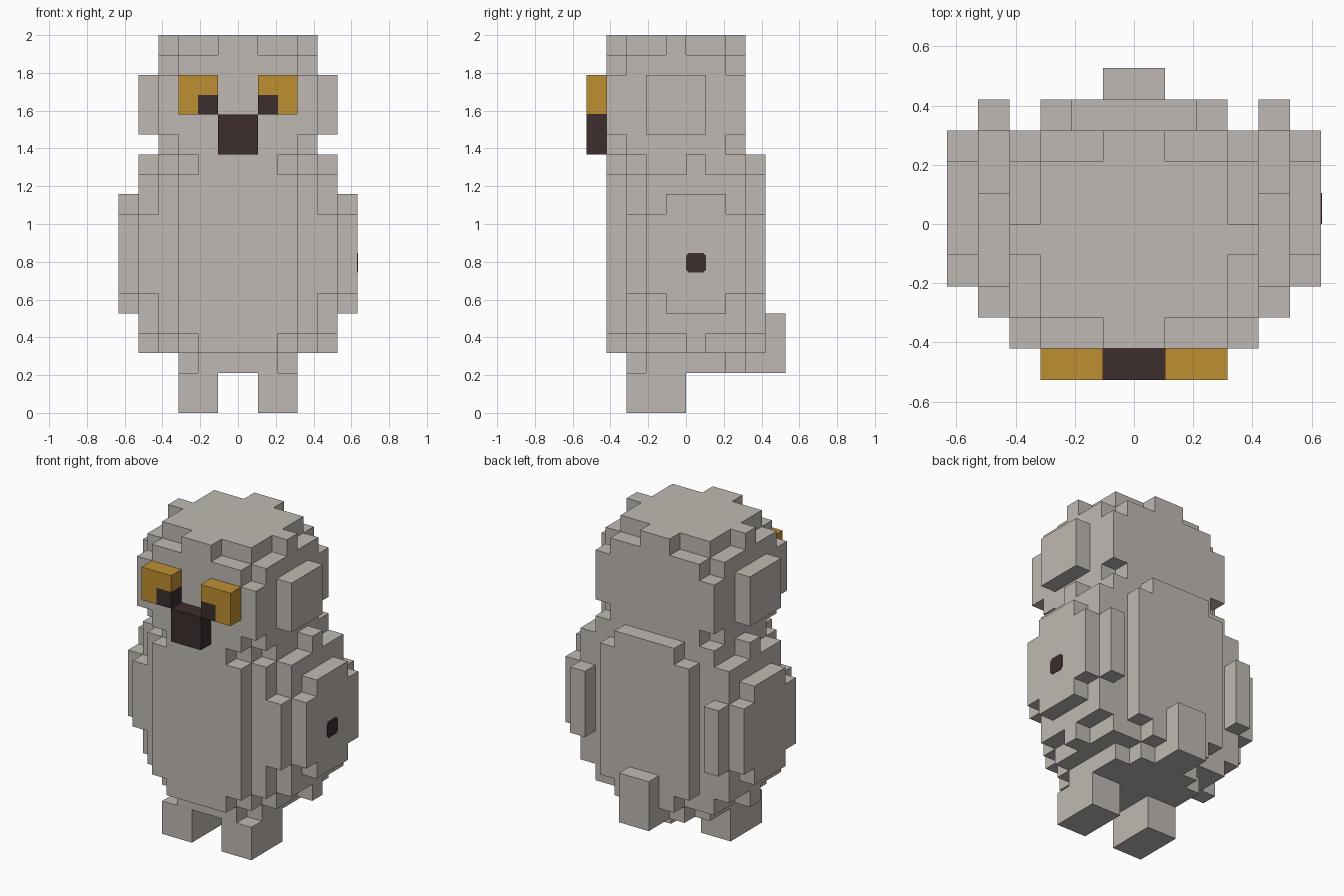
import bpy, bmesh
from mathutils import Vector

U = 2 / 19  # edge length of one block

cube = bpy.data.objects.get("Cube")
if cube:
    bpy.data.objects.remove(cube, do_unlink=True)


def material(name, r, g, b):
    m = bpy.data.materials.new(name)
    m.use_nodes = True
    m.diffuse_color = (r, g, b, 1)
    m.node_tree.nodes["Principled BSDF"].inputs["Base Color"].default_value = (r, g, b, 1)
    return m


GREY = material("warm_grey", 0.52, 0.485, 0.445)
GOLD = material("amber", 0.515, 0.275, 0.032)
DARK = material("dark_brown", 0.045, 0.026, 0.027)


def finish(name, bm, mats):
    me = bpy.data.meshes.new(name)
    bm.to_mesh(me)
    bm.free()
    for m in mats:
        me.materials.append(m)
    ob = bpy.data.objects.new(name, me)
    bpy.context.collection.objects.link(ob)
    return ob


def cells(x0, x1, y0, y1, z0, z1):
    return {(x, y, z) for x in range(x0, x1) for y in range(y0, y1) for z in range(z0, z1)}


def blocks(name, boxes, mats, rule=lambda c: 0):
    """Fuse block boxes into one shell, keeping only the outer faces."""
    filled = set().union(*(cells(*b) for b in boxes))
    bm = bmesh.new()
    for c in filled:
        for axis in range(3):
            for side in (0, 1):
                n = list(c)
                n[axis] += 2 * side - 1
                if tuple(n) in filled:
                    continue
                u, v = (axis + 1) % 3, (axis + 2) % 3
                ring = []
                for a, b in ((0, 0), (1, 0), (1, 1), (0, 1)):
                    p = Vector(c)
                    p[axis] += side
                    p[u] += a
                    p[v] += b
                    ring.append(bm.verts.new(p * U))
                f = bm.faces.new(ring if side else ring[::-1])
                f.material_index = rule(c)
    bmesh.ops.remove_doubles(bm, verts=bm.verts, dist=0.001)
    bmesh.ops.dissolve_limit(bm, angle_limit=0.01, verts=bm.verts, edges=bm.edges,
                             delimit={'MATERIAL'})
    return finish(name, bm, mats)


def disc(steps, z0, z1):
    """Stepped round layer: each step is half width, back and front limits."""
    return [(-w, w, y0, y1, z0, z1) for w, y0, y1 in steps]


def mirror(boxes, s):
    return [b if s > 0 else (-b[1], -b[0]) + b[2:] for b in boxes]


# Body: full middle, smaller top and bottom layers
rim = [(2, -4, 4), (3, -3, 4 - 1), (4, -2, 3), (5, 0, 1)]
blocks("body",
       disc([(3, -4, 4), (4, -3, 3), (5, -2, 3)], 4, 12)
       + disc(rim, 3, 4) + disc(rim, 12, 13)
       + disc([(2, -3, 3), (3, -2, 2)], 2, 3), [GREY])

# Head: box with rounded layers above and below
neck = [(3, -4, 3), (4, -3, 2)]
blocks("head",
       disc([(4, -4, 3)], 14, 17) + disc(neck, 13, 14) + disc(neck, 17, 18)
       + disc([(1, -4, 3), (3, -3, 2), (4, -1, 0)], 18, 19), [GREY])

# Tail and beak
blocks("tail", [(-1, 1, 3, 5, 2, 5)], [GREY])
blocks("beak", [(-1, 1, -5, -4, 13, 15)], [DARK])

# Paired parts
for side, s in (("left", 1), ("right", -1)):
    blocks(side + "_foot", mirror([(1, 3, -3, 0, 0, 2)], s), [GREY])
    blocks(side + "_wing", mirror([(5, 6, -2, 3, 6, 10), (5, 6, -1, 2, 5, 11),
                                   (4, 5, -3, 4, 6, 10)], s), [GREY])
    blocks(side + "_ear_pad", mirror([(4, 5, -2, 1, 14, 17)], s), [GREY])
    # Pupil is the lower inner block of each eye
    blocks(side + "_eye", mirror([(1, 3, -5, -4, 15, 17)], s), [GOLD, DARK],
           lambda c: int(c[2] == 15 and c[0] in (1, -2)))

# Dark spot on the left wing: thin plate with clipped corners
bm = bmesh.new()
h, k = 0.5, 0.36
outline = [(h, -k), (h, k), (k, h), (-k, h), (-h, k), (-h, -k), (-k, -h), (k, -h)]
face = bm.faces.new([bm.verts.new(Vector((6, 0.5 + y, 7.55 + z)) * U) for y, z in outline])
ext = bmesh.ops.extrude_face_region(bm, geom=[face])
bmesh.ops.translate(bm, vec=(0.003, 0, 0),
                    verts=[g for g in ext["geom"] if isinstance(g, bmesh.types.BMVert)])
bmesh.ops.recalc_face_normals(bm, faces=bm.faces)
finish("wing_spot", bm, [DARK])
